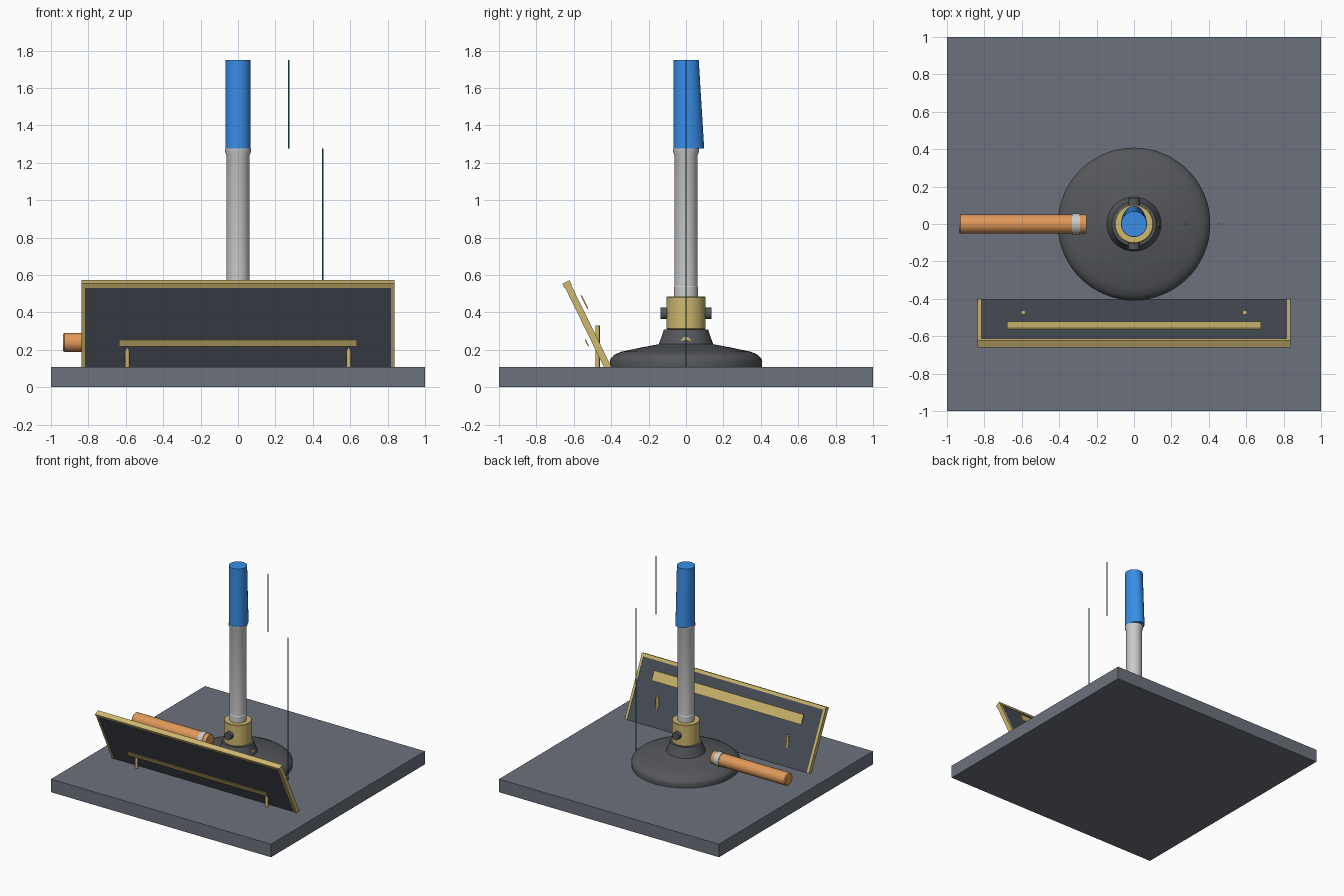
import bpy, bmesh
from math import sin, cos, pi, radians
from mathutils import Matrix

if "Cube" in bpy.data.objects:
    bpy.data.objects.remove(bpy.data.objects["Cube"])


def material(name, rgb):
    m = bpy.data.materials.new(name)
    m.diffuse_color = (*rgb, 1)
    m.use_nodes = True
    m.node_tree.nodes["Principled BSDF"].inputs["Base Color"].default_value = m.diffuse_color
    return m


SLATE = material("slate", (0.15, 0.165, 0.20))
IRON = material("iron", (0.09, 0.095, 0.105))
PANEL = material("panel", (0.065, 0.075, 0.095))
BRASS = material("brass", (0.62, 0.48, 0.16))
STEEL = material("steel", (0.55, 0.55, 0.56))
RUBBER = material("rubber", (0.75, 0.32, 0.10))
BLUE = material("blue", (0.04, 0.27, 0.80))
TEAL = material("teal", (0.02, 0.22, 0.26))


def finish(name, bm, mat, smooth=True):
    bmesh.ops.recalc_face_normals(bm, faces=bm.faces)
    me = bpy.data.meshes.new(name)
    bm.to_mesh(me)
    bm.free()
    ob = bpy.data.objects.new(name, me)
    bpy.context.collection.objects.link(ob)
    me.materials.append(mat)
    if smooth:
        bpy.ops.object.select_all(action='DESELECT')
        ob.select_set(True)
        bpy.context.view_layer.objects.active = ob
        bpy.ops.object.shade_smooth_by_angle(angle=radians(30))
    return ob


def box(name, lo, hi, mat, matrix=Matrix()):
    bm = bmesh.new()
    bmesh.ops.create_cube(bm, size=1)
    for v in bm.verts:
        v.co = matrix @ type(v.co)([(a + b) / 2 + c * (b - a)
                                    for a, b, c in zip(lo, hi, v.co)])
    return finish(name, bm, mat, False)


def lathe(name, profile, mat, matrix=Matrix(), n=48):
    """Revolve (radius, height) points around z and cap both ends."""
    bm = bmesh.new()
    rings = [[bm.verts.new(matrix @ Matrix.Translation(
        (r * cos(2 * pi * i / n), r * sin(2 * pi * i / n), z)).translation)
        for i in range(n)] for r, z in profile]
    for a, b in zip(rings, rings[1:]):
        for i in range(n):
            j = (i + 1) % n
            bm.faces.new((a[i], a[j], b[j], b[i]))
    bm.faces.new(rings[0])
    bm.faces.new(rings[-1])
    return finish(name, bm, mat)


# Bench slab
box("bench_slab", (-1, -1, 0), (1, 1, 0.107), SLATE)

# Burner body
lathe("burner_base", [(0.405, 0.107), (0.408, 0.14), (0.402, 0.155), (0.38, 0.175),
                      (0.345, 0.19), (0.24, 0.212), (0.145, 0.23), (0.118, 0.308)], IRON, n=64)
lathe("air_collar", [(0.10, 0.308), (0.105, 0.313), (0.105, 0.479), (0.10, 0.484)], BRASS)
lathe("burner_tube", [(0.065, 0.48), (0.065, 0.535), (0.062, 0.54), (0.062, 1.24),
                      (0.070, 1.26), (0.070, 1.275)], STEEL)
along_y = Matrix.Rotation(pi / 2, 4, 'X')
along_x = Matrix.Rotation(pi / 2, 4, 'Y')
lathe("air_port", [(0.031, -0.135), (0.031, 0.135)], IRON,
      Matrix.Translation((0, 0, 0.395)) @ along_y, 24)
lathe("gas_valve", [(0.028, 0.06), (0.028, 0.137)], BRASS,
      Matrix.Translation((0, 0, 0.242)) @ along_x, 24)

# Gas hose and clamp
hose = Matrix.Translation((0, 0, 0.24)) @ along_x
lathe("gas_hose", [(0.045, -0.935), (0.051, -0.928), (0.051, -0.255)], RUBBER, hose, 32)
lathe("hose_clamp", [(0.056, -0.332), (0.056, -0.288)], STEEL, hose, 32)

# Blue tip, with a bulge leaning out at the lower back
tip = lathe("blue_tip", [(0.068, 1.275), (0.068, 1.75)], BLUE)
for v in tip.data.vertices:
    if v.co.z < 1.5 and v.co.y > 0:
        v.co.y *= 1.43

# Thin height markers
lathe("lower_marker", [(0.004, 0.107), (0.004, 1.275)], TEAL, Matrix.Translation((0.453, 0, 0)), 8)
lathe("upper_marker", [(0.004, 1.275), (0.004, 1.75)], TEAL, Matrix.Translation((0.272, 0, 0)), 8)

# Tilted shield with frame and rails
tilt = Matrix.Translation((0, -0.416, 0.102)) @ Matrix.Rotation(radians(26.1), 4, 'X')
box("shield_panel", (-0.82, -0.015, 0), (0.82, 0.015, 0.49), PANEL, tilt)
box("frame_top", (-0.837, -0.021, 0.487), (0.837, 0.021, 0.513), BRASS, tilt)
box("rear_rail", (-0.68, 0.038, 0.334), (0.68, 0.045, 0.412), BRASS, tilt)
box("front_rail", (-0.635, -0.046, 0.151), (0.635, -0.040, 0.191), BRASS, tilt)
for side, s in (("left", -1), ("right", 1)):
    x0, x1 = sorted((s * 0.817, s * 0.837))
    box("frame_" + side, (x0, -0.018, 0), (x1, 0.018, 0.49), BRASS, tilt)
    lathe("support_pin_" + side, [(0.012, 0.107), (0.012, 0.33)], BRASS,
          Matrix.Translation((s * 0.592, -0.473, 0)), 16)
